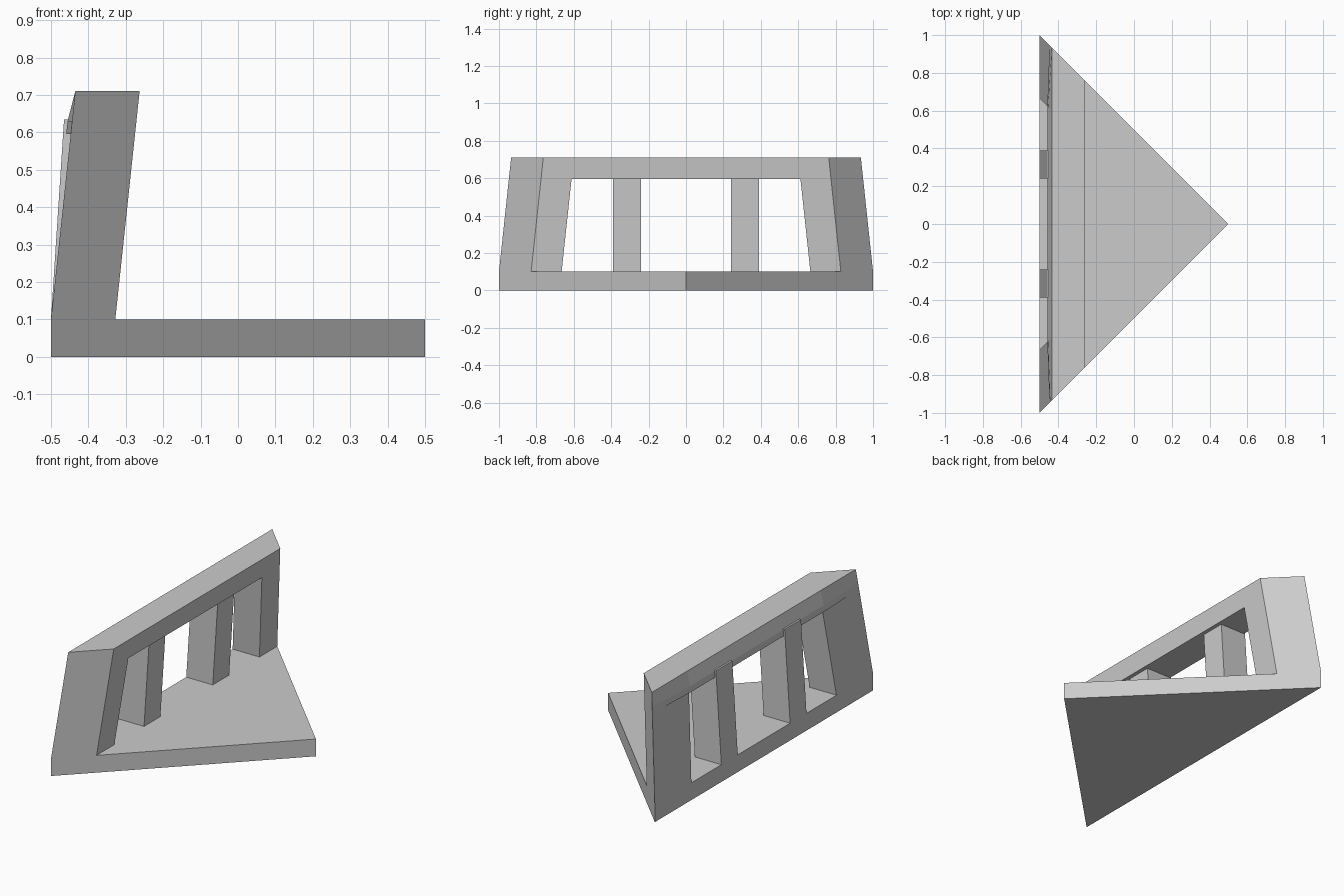
import bpy
import bmesh

cube = bpy.data.objects.get("Cube")
if cube:
    bpy.data.objects.remove(cube)

grey = bpy.data.materials.new("plain grey")
grey.use_nodes = True
color = (0.6, 0.6, 0.6, 1)
grey.diffuse_color = color
grey.node_tree.nodes["Principled BSDF"].inputs["Base Color"].default_value = color

BASE_TOP, BEAM_BOTTOM, TOP = 0.10, 0.595, 0.71


def back_x(z):
    """Leaning rear plane of the frame."""
    return -0.5 + 0.065 * (z - BASE_TOP) / (TOP - BASE_TOP)


def front_x(z):
    """Leaning front plane of the frame."""
    return back_x(z) + 0.172


def loft(name, rings):
    """Join matching rings of points into a closed solid."""
    bm = bmesh.new()
    rows = [[bm.verts.new(p) for p in ring] for ring in rings]
    for a, b in zip(rows, rows[1:]):
        for i in range(len(a)):
            j = (i + 1) % len(a)
            bm.faces.new((a[i], a[j], b[j], b[i]))
    bm.faces.new(rows[0])
    bm.faces.new(rows[-1])
    bmesh.ops.recalc_face_normals(bm, faces=bm.faces[:])
    mesh = bpy.data.meshes.new(name)
    bm.to_mesh(mesh)
    bm.free()
    mesh.materials.append(grey)
    obj = bpy.data.objects.new(name, mesh)
    bpy.context.collection.objects.link(obj)
    return obj


# Triangular base slab
triangle = [(-0.5, -1), (0.5, 0), (-0.5, 1)]
loft("base", [[(x, y, z) for x, y in triangle] for z in (0, BASE_TOP)])


# Mitred end posts, leaning with the frame
def post_ring(z, inner, side):
    b, f = back_x(z), front_x(z)
    return [(b, side * (0.5 - b), z), (f, side * (0.5 - f), z),
            (f, side * inner, z), (b, side * inner, z)]


for label, side in (("left", 1), ("right", -1)):
    loft(label + "_end_post", [post_ring(BASE_TOP, 0.665, side),
                               post_ring(BEAM_BOTTOM, 0.612, side)])

# Top beam with mitred ends and a slightly bulging lower rear edge
profile = [(back_x(BEAM_BOTTOM), BEAM_BOTTOM), (back_x(0.63), 0.63),
           (back_x(TOP), TOP), (front_x(TOP), TOP),
           (front_x(BEAM_BOTTOM), BEAM_BOTTOM)]


def beam_ring(side, middle):
    ring = []
    for i, (x, z) in enumerate(profile):
        bulge = 0.012 if middle and i < 2 else 0
        ring.append((x - bulge, side * (0.612 if middle else 0.5 - x), z))
    return ring


loft("top_beam", [beam_ring(-1, False), beam_ring(-1, True),
                  beam_ring(1, True), beam_ring(1, False)])

# Two inner pillars that lean a little less and poke out behind the beam
for label, side in (("left", 1), ("right", -1)):
    loft(label + "_pillar",
         [[(x, side * 0.24, z), (x + 0.17, side * 0.24, z),
           (x + 0.17, side * 0.39, z), (x, side * 0.39, z)]
          for x, z in ((-0.5, BASE_TOP), (-0.465, 0.635))])
